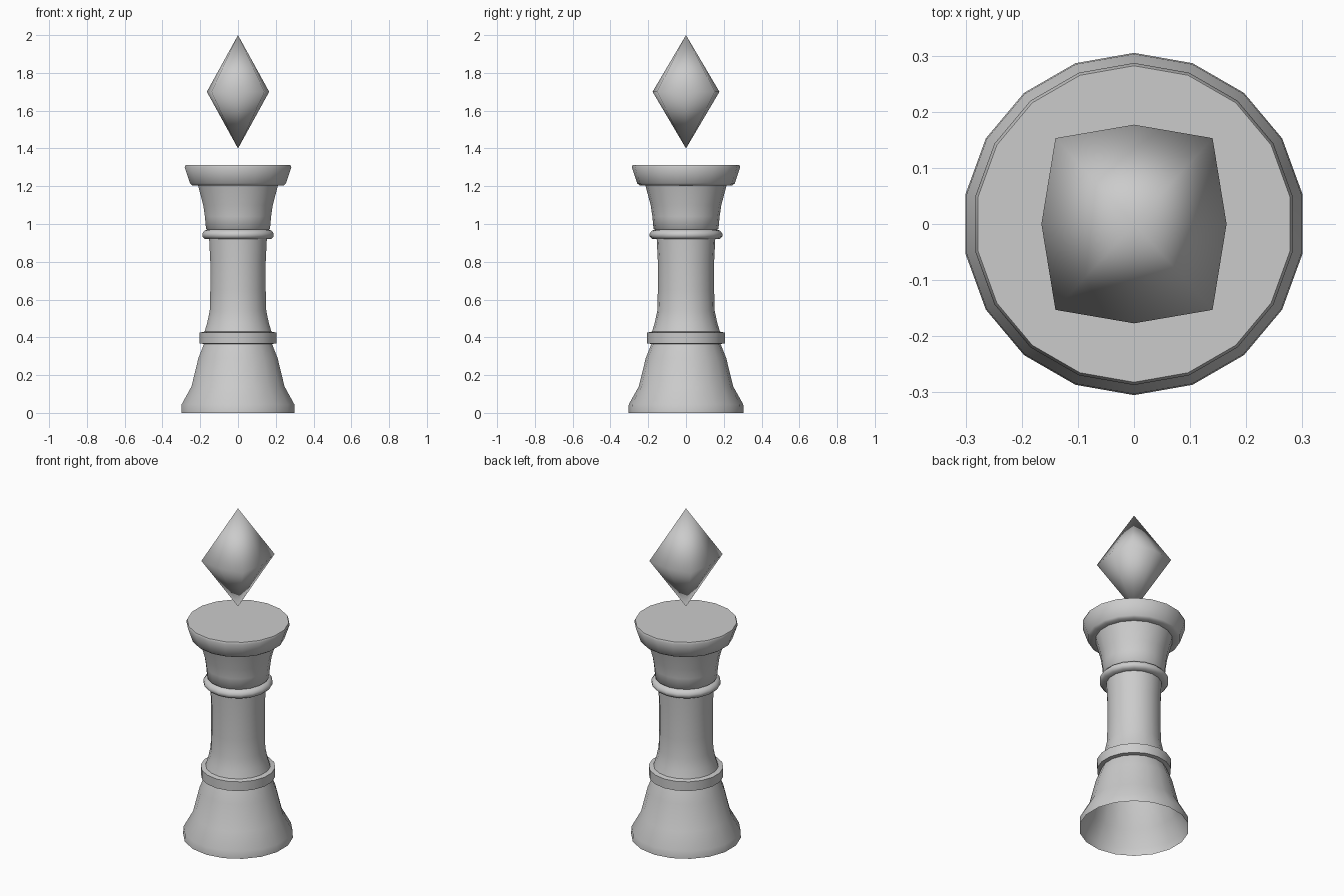
import bpy, bmesh, math

cube = bpy.data.objects.get("Cube")
if cube:
    bpy.data.objects.remove(cube)

grey = bpy.data.materials.new("light grey")
grey.use_nodes = True
GREY = (0.6, 0.6, 0.6, 1)
grey.diffuse_color = GREY
grey.node_tree.nodes["Principled BSDF"].inputs["Base Color"].default_value = GREY


def finish(name, bm, angle):
    mesh = bpy.data.meshes.new(name)
    bm.to_mesh(mesh)
    bm.free()
    mesh.materials.append(grey)
    obj = bpy.data.objects.new(name, mesh)
    bpy.context.collection.objects.link(obj)
    bpy.ops.object.select_all(action="DESELECT")
    obj.select_set(True)
    bpy.context.view_layer.objects.active = obj
    bpy.ops.object.shade_smooth_by_angle(angle=math.radians(angle))


def lathe(name, profile, sides=18, angle=50, cap=False):
    """Turn a (radius, height) profile, listed bottom to top."""
    bm = bmesh.new()
    rings = []
    for r, z in profile:
        turns = [math.pi / 2 + math.tau * i / sides for i in range(sides)]
        rings.append([bm.verts.new((r * math.cos(a), r * math.sin(a), z)) for a in turns])
    for low, high in zip(rings, rings[1:]):
        for i in range(sides):
            j = (i + 1) % sides
            bm.faces.new((low[i], low[j], high[j], high[i]))
    if cap:
        bm.faces.new(rings[-1])
    finish(name, bm, angle)


# Turned body, open underneath
lathe("base", [(.305, 0), (.303, .045), (.25, .14), (.213, .29), (.183, .365)])
lathe("collar", [(.183, .365), (.206, .368), (.207, .425), (.18, .43)])
lathe("shaft", [(.18, .43), (.166, .475), (.152, .54), (.149, .65), (.149, .8), (.155, .92)])
lathe("neck_ring", [(.155, .92), (.18, .922), (.192, .935), (.192, .95), (.18, .965), (.165, .97)], angle=70)
lathe("neck", [(.165, .97), (.172, .975), (.178, 1.04), (.187, 1.1), (.215, 1.205)])
lathe("crown", [(.215, 1.205), (.246, 1.205), (.258, 1.215), (.287, 1.3), (.282, 1.312)], cap=True)

# Floating gem: eight-sided double pyramid, squarish in plan
bm = bmesh.new()
bottom, top = bm.verts.new((0, 0, 1.4)), bm.verts.new((0, 0, 2))
plan = [(.165, 0), (.14, .153), (0, .177), (-.14, .153),
        (-.165, 0), (-.14, -.153), (0, -.177), (.14, -.153)]
ring = [bm.verts.new((x, y, 1.7)) for x, y in plan]
for a, b in zip(ring, ring[1:] + ring[:1]):
    bm.faces.new((a, b, top))
    bm.faces.new((b, a, bottom))
finish("gem", bm, 180)
